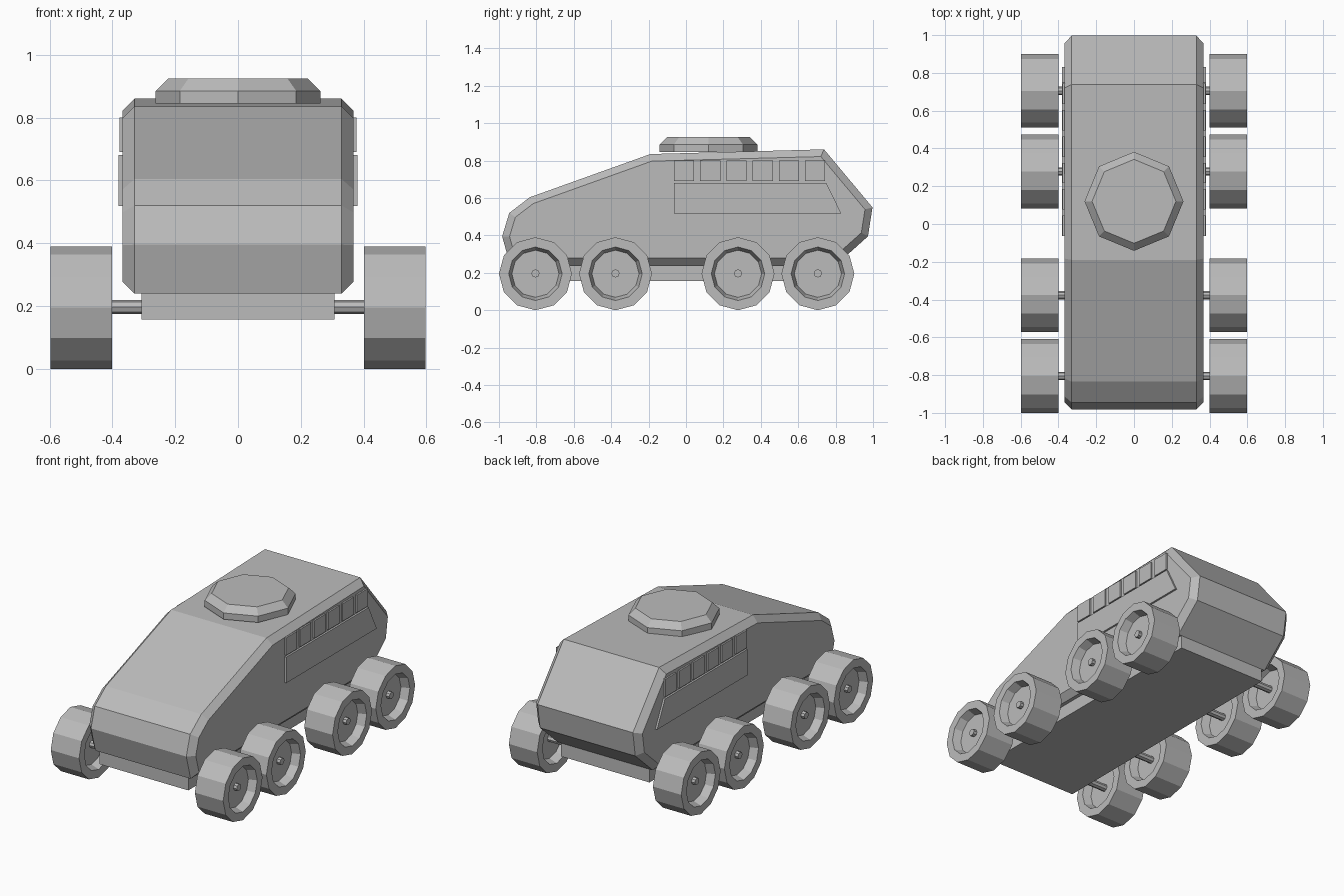
import bpy, bmesh
from math import cos, sin, tau
from mathutils import Vector

cube = bpy.data.objects.get("Cube")
if cube:
    bpy.data.objects.remove(cube, do_unlink=True)

GREY = (0.5, 0.5, 0.5, 1)
paint = bpy.data.materials.new("plain grey")
paint.use_nodes = True
paint.diffuse_color = GREY
paint.node_tree.nodes["Principled BSDF"].inputs["Base Color"].default_value = GREY


def finish(name, bm):
    bmesh.ops.recalc_face_normals(bm, faces=bm.faces)
    mesh = bpy.data.meshes.new(name)
    bm.to_mesh(mesh)
    bm.free()
    mesh.materials.append(paint)
    obj = bpy.data.objects.new(name, mesh)
    bpy.context.collection.objects.link(obj)
    return obj


def prism(name, outline, x0, x1, chamfer=0):
    """Extrude a (y, z) outline along x, with optional chamfered ends."""
    bm = bmesh.new()
    ends = [bm.faces.new([bm.verts.new((x, y, z)) for y, z in outline]) for x in (x0, x1)]
    a, b = (list(f.verts) for f in ends)
    n = len(outline)
    for i in range(n):
        j = (i + 1) % n
        bm.faces.new((a[i], a[j], b[j], b[i]))
    bmesh.ops.recalc_face_normals(bm, faces=bm.faces)
    if chamfer:
        for end in ends:
            bmesh.ops.inset_region(bm, faces=[end], thickness=chamfer,
                                   depth=chamfer, use_even_offset=True)
    return finish(name, bm)


def lathe(name, profile, sides, axis, centre):
    """Spin (offset, radius) pairs around x or z and cap both ends."""
    bm = bmesh.new()
    rings = []
    for d, r in profile:
        ring = []
        for k in range(sides):
            u, v = r * cos(tau * k / sides), r * sin(tau * k / sides)
            p = (d, u, v) if axis == "x" else (u, v, d)
            ring.append(bm.verts.new(Vector(p) + Vector(centre)))
        rings.append(ring)
    for a, b in zip(rings, rings[1:]):
        for k in range(sides):
            m = (k + 1) % sides
            bm.faces.new((a[k], a[m], b[m], b[k]))
    bm.faces.new(rings[0])
    bm.faces.new(rings[-1])
    return finish(name, bm)


def box_outline(y0, y1, z0, z1):
    return [(y0, z0), (y1, z0), (y1, z1), (y0, z1)]


# Hull and the chassis box beneath it
hull = [(-0.94, 0.24), (-0.983, 0.395), (-0.945, 0.52), (-0.835, 0.604), (-0.19, 0.835),
        (0.738, 0.86), (0.997, 0.55), (0.973, 0.395), (0.80, 0.24)]
prism("hull", hull, -0.33, 0.33, chamfer=0.038)
prism("chassis", box_outline(-0.93, 0.80, 0.157, 0.245), -0.307, 0.307)

# Roof hatch
lathe("roof_hatch", [(0.845, 0.262), (0.885, 0.262), (0.925, 0.222)], 8, "z", (0, 0.12, 0))

# Axles and wheels, dished on both faces
WHEEL_R = 0.195
tyre = [(-0.048, 0.126), (-0.098, 0.143), (-0.098, WHEEL_R),
        (0.098, WHEEL_R), (0.098, 0.143), (0.048, 0.126)]
for i, y in enumerate((-0.805, -0.377, 0.278, 0.705), 1):
    lathe(f"axle_{i}", [(-0.57, 0.022), (0.57, 0.022)], 8, "x", (0, y, WHEEL_R + 0.002))
    for side, s in (("left", 1), ("right", -1)):
        lathe(f"wheel_{side}_{i}", tyre, 12, "x", (s * 0.499, y, WHEEL_R))

# Side windows and lower side panels
panel = [(-0.064, 0.68), (0.75, 0.68), (0.83, 0.518), (-0.064, 0.518)]
for side, s in (("left", 1), ("right", -1)):
    prism(f"side_panel_{side}", panel, s * 0.36, s * 0.38)
    for i in range(6):
        y = -0.064 + 0.14 * i
        prism(f"window_{side}_{i + 1}", box_outline(y, y + 0.108, 0.69, 0.80), s * 0.36, s * 0.378)
